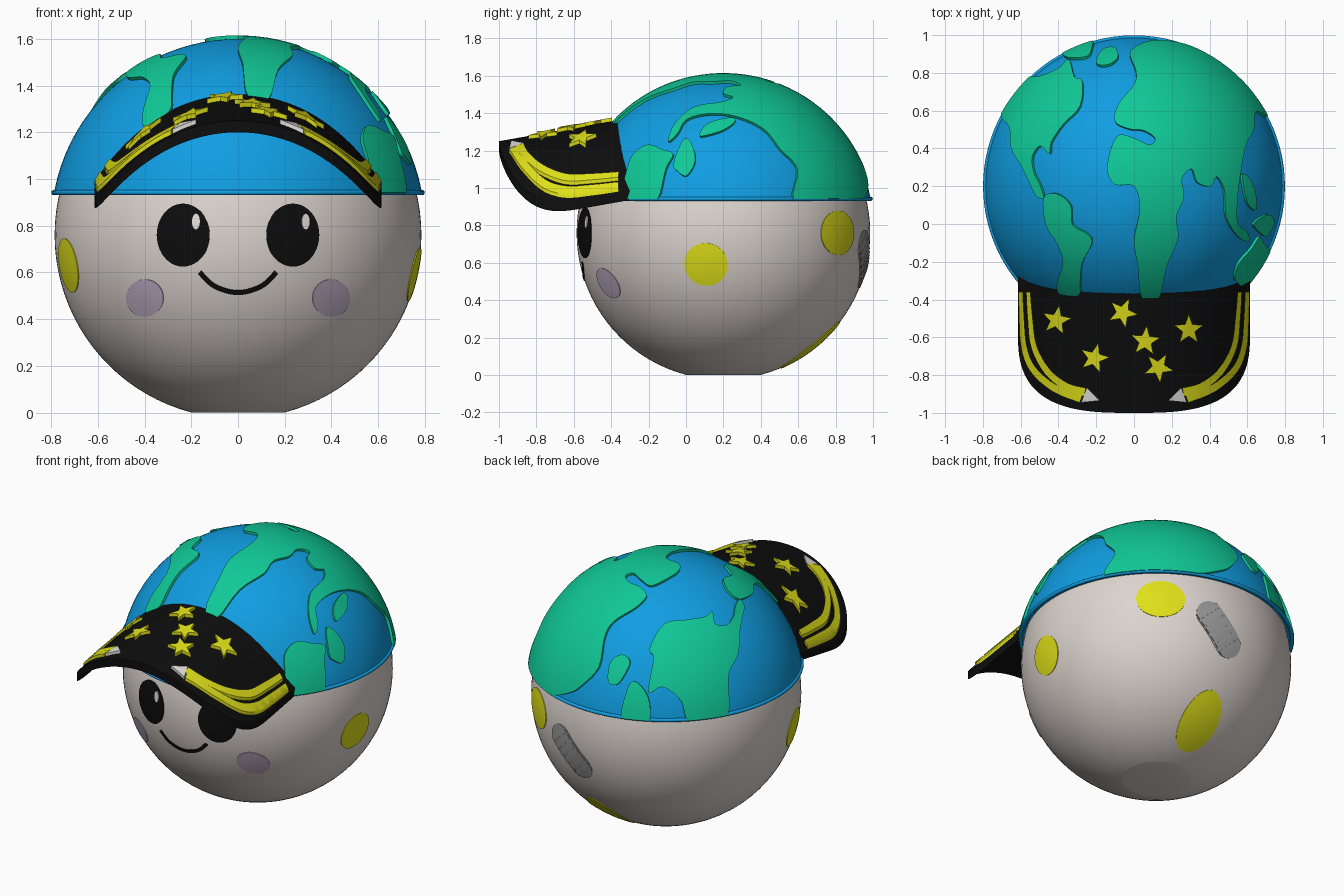
import bpy, bmesh
from math import sin, cos, asin, hypot, radians, pi, sqrt
from mathutils import Vector
from mathutils.geometry import delaunay_2d_cdt

if "Cube" in bpy.data.objects:
    bpy.data.objects.remove(bpy.data.objects["Cube"])

BALL, BALL_R = Vector((0, 0.2, 0.76)), 0.785
HAT, HAT_R, RIM_Z = Vector((0, 0.2, 0.8)), 0.8, 0.94


def material(name, r, g, b):
    m = bpy.data.materials.new(name)
    m.use_nodes = True
    m.diffuse_color = (r, g, b, 1)
    bsdf = m.node_tree.nodes["Principled BSDF"]
    bsdf.inputs["Base Color"].default_value = (r, g, b, 1)
    bsdf.inputs["Roughness"].default_value = 0.5
    return m


stone = material("pale stone", 0.72, 0.66, 0.62)
blue = material("ocean blue", 0.005, 0.34, 0.76)
green = material("land green", 0.005, 0.58, 0.31)
black = material("black", 0.004, 0.004, 0.004)
yellow = material("yellow", 0.74, 0.74, 0.01)
lilac = material("lilac", 0.50, 0.41, 0.54)
grey = material("grey", 0.33, 0.33, 0.33)
white = material("off white", 0.75, 0.72, 0.70)


def finish(bm, name, mat):
    mesh = bpy.data.meshes.new(name)
    bm.to_mesh(mesh)
    bm.free()
    ob = bpy.data.objects.new(name, mesh)
    bpy.context.collection.objects.link(ob)
    mesh.materials.append(mat)
    bpy.ops.object.select_all(action='DESELECT')
    ob.select_set(True)
    bpy.context.view_layer.objects.active = ob
    bpy.ops.object.shade_smooth_by_angle(angle=radians(35))


def cut_sphere(name, centre, radius, floor, mat):
    """Sphere cut flat and closed at a given height."""
    bm = bmesh.new()
    bmesh.ops.create_uvsphere(bm, u_segments=96, v_segments=48, radius=radius)
    bmesh.ops.translate(bm, verts=bm.verts, vec=centre)
    bmesh.ops.bisect_plane(bm, geom=bm.verts[:] + bm.edges[:] + bm.faces[:],
                           plane_co=(0, 0, floor), plane_no=(0, 0, 1), clear_inner=True)
    bmesh.ops.holes_fill(bm, edges=[e for e in bm.edges if e.is_boundary])
    finish(bm, name, mat)


# --- outline helpers ---
def smooth(pts, closed=True, n=4):
    """Curve through the points."""
    p = [Vector(q) for q in pts]
    k, out = len(p), []
    pick = (lambda i: p[i % k]) if closed else (lambda i: p[max(0, min(k - 1, i))])
    for i in range(k if closed else k - 1):
        a, b, c, d = (pick(i + j) for j in (-1, 0, 1, 2))
        for s in range(n):
            t = s / n
            out.append(b + (c - a) * t / 2 + (2 * a - 5 * b + 4 * c - d) * t * t / 2
                       + (3 * b - a - 3 * c + d) * t ** 3 / 2)
    return out if closed else out + [p[-1]]


def ribbon(path, w0, w1):
    left, right = [], []
    for i, p in enumerate(path):
        d = (path[min(i + 1, len(path) - 1)] - path[max(i - 1, 0)]).normalized()
        side = Vector((-d.y, d.x)) * (w0 + (w1 - w0) * i / (len(path) - 1)) / 2
        left.append(p + side)
        right.append(p - side)
    return left + right[::-1]


def ellipse(cx, cy, a, b, n=40):
    return [(cx + a * cos(2 * pi * i / n), cy + b * sin(2 * pi * i / n)) for i in range(n)]


def patch(name, outline, place, sink, mat, step=0.06):
    """Fill a flat outline, lay it on a surface and give it side walls."""
    pts = [Vector(p) for p in outline]
    k = len(pts)
    x0, y0 = min(p.x for p in pts), min(p.y for p in pts)
    nx = int((max(p.x for p in pts) - x0) / step) + 1
    ny = int((max(p.y for p in pts) - y0) / step) + 1
    grid = [Vector((x0 + (i + .5) * step, y0 + (j + .5) * step)) for i in range(nx) for j in range(ny)]
    vs, _, fs = delaunay_2d_cdt(pts + grid, [(i, (i + 1) % k) for i in range(k)], [], 1, 1e-5)[:3]
    bm = bmesh.new()
    used = {i: bm.verts.new(place(*vs[i])) for i in sorted({i for f in fs for i in f})}
    for f in fs:
        bm.faces.new([used[i] for i in f])
    walls = bmesh.ops.extrude_edge_only(bm, edges=[e for e in bm.edges if e.is_boundary])
    for v in walls["geom"]:
        if isinstance(v, bmesh.types.BMVert):
            v.co = sink(v.co)
    finish(bm, name, mat)


# --- ball body, cap and cap rim ---
cut_sphere("body", BALL, BALL_R, 0, stone)
cut_sphere("cap", HAT, HAT_R, RIM_Z, blue)
bpy.ops.mesh.primitive_torus_add(location=(0, 0.2, RIM_Z + 0.002), major_radius=0.788, minor_radius=0.011,
                                 major_segments=96, minor_segments=10)
bpy.context.object.name = "cap_rim"
bpy.context.object.data.materials.append(blue)
bpy.ops.object.shade_smooth_by_angle(angle=radians(60))


# --- raised land on the cap: outlines in angle-from-crown space ---
def top(x, y):
    r = max(hypot(x, y - 0.2), 1e-6)
    th = asin(min(r / HAT_R, 0.985))
    return x / r * th, (y - 0.2) / r * th


def polar(az, th):
    return radians(th) * cos(radians(az)), radians(th) * sin(radians(az))


def on_cap(u, v):
    r = max(hypot(u, v), 1e-6)
    th = min(r, radians(80))
    return HAT + 0.815 * Vector((u / r * sin(th), v / r * sin(th), cos(th)))


def land(name, pts, kind):
    patch(name, smooth([kind(*p) for p in pts]), on_cap, lambda c: HAT + (c - HAT) * 0.97, green)


land("main_land", [
    (.70, .57), (.62, .72), (.46, .86), (.30, .94), (.15, .96), (.06, .95), (-.02, .9), (.01, .8), (0, .73),
    (-.08, .63), (-.1, .54), (-.03, .5), (.05, .49), (.11, .45), (.08, .415), (.0, .45), (-.09, .46),
    (-.14, .3), (-.1, .21), (0, .2), (.03, .08), (0, -.08), (.02, -.22), (.04, -.38), (.13, -.38),
    (.17, -.22), (.23, -.07), (.22, .04), (.26, .14), (.25, .24), (.3, .29), (.33, .22), (.4, .2),
    (.43, .25), (.47, .18), (.48, .04), (.54, -.06), (.6, -.09), (.59, -.04), (.54, .01), (.54, .15),
    (.56, .3), (.585, .42), (.625, .5), (.634, .59)], top)
land("west_land", [
    (-.56, .78), (-.63, .69), (-.70, .58), (-.65, .51), (-.64, .4), (-.59, .31), (-.55, .23), (-.51, .15),
    (-.47, .14), (-.49, .21), (-.52, .27), (-.53, .35), (-.49, .41), (-.44, .37), (-.43, .43), (-.37, .52),
    (-.28, .62), (-.27, .75), (-.31, .77), (-.34, .86), (-.4, .81), (-.5, .77)], top)
land("south_west_land", [
    (-.47, .14), (-.4, .16), (-.33, .1), (-.32, .0), (-.24, -.05), (-.22, -.1), (-.27, -.2), (-.28, -.3),
    (-.29, -.37), (-.39, -.36), (-.4, -.3), (-.37, -.2), (-.4, -.1), (-.46, 0)], top)
land("south_east_land", [(-42, 80), (-43, 68), (-42, 62), (-36, 58), (-28, 60), (-22, 62), (-24, 68),
                         (-26, 80), (-34, 80)], polar)
land("round_island", [(-21, 66), (-18, 55), (-13, 60), (-12, 66), (-15, 71), (-19, 69)], polar)
land("slim_island", [(-11, 54), (-8, 48), (5, 45), (5, 48), (-2, 52)], polar)
land("rear_island", [(106, 80), (112, 80), (118, 80), (117, 70), (110, 64), (107, 70)], polar)
land("rear_islet", [(98, 66), (97, 58), (102, 54), (107, 57), (103, 66)], polar)


# --- curved visor ---
def visor_z(x, y):
    return 1.25 + 0.177 * (y + 1) - 0.8 * x * x - 0.6 * x ** 4


bm, n, m, w = bmesh.new(), 64, 16, 0.615
rows = []
for i in range(n + 1):
    x = w * sin((i / n - 0.5) * pi)
    front = -0.55 - 0.45 * max(0, 1 - abs(x / w) ** 3) ** (1 / 3)
    back = -0.35
    for _ in range(8):
        back = 0.2 - sqrt(HAT_R ** 2 - x * x - (visor_z(x, back) - HAT.z) ** 2)
    back += 0.03
    ys = [back + (front - back) * j / m for j in range(m + 1)]
    rows.append([bm.verts.new((x, y, visor_z(x, y))) for y in ys])
for a, b in zip(rows, rows[1:]):
    for j in range(m):
        bm.faces.new((a[j], a[j + 1], b[j + 1], b[j]))
lower = bmesh.ops.extrude_face_region(bm, geom=bm.faces[:])["geom"]
bmesh.ops.translate(bm, verts=[v for v in lower if isinstance(v, bmesh.types.BMVert)], vec=(0, 0, -0.05))
bmesh.ops.recalc_face_normals(bm, faces=bm.faces)
finish(bm, "visor", black)


def visor_patch(name, outline, mat):
    patch(name, outline, lambda x, y: Vector((x, y, visor_z(x, y) + 0.02)),
          lambda c: c - Vector((0, 0, 0.03)), mat)


# --- stars, trails and pale tips on the visor ---
for i, (x, y, turn) in enumerate([(-.41, -.51, 10), (-.06, -.47, 25), (.06, -.62, 5), (.29, -.56, 0),
                                  (-.21, -.71, 15), (.13, -.76, 30)]):
    radii = (0.082, 0.034)
    visor_patch(f"star_{i + 1}", [(x + radii[k % 2] * sin(radians(turn + 36 * k)),
                                   y + radii[k % 2] * cos(radians(turn + 36 * k))) for k in range(10)], yellow)
INNER = [(.56, -.36), (.55, -.5), (.53, -.65), (.46, -.78), (.36, -.86), (.26, -.89)]
OUTER = [(.6, -.36), (.595, -.5), (.583, -.65), (.535, -.77), (.42, -.87), (.28, -.925)]
for side, s in (("left", 1), ("right", -1)):
    for part, path in (("inner", INNER), ("outer", OUTER)):
        curve = smooth([(s * x, y) for x, y in path], closed=False)
        visor_patch(f"{side}_{part}_trail", ribbon(curve, 0.022, 0.045), yellow)
    visor_patch(f"{side}_tip", [(s * .18, -.935), (s * .28, -.945), (s * .25, -.865)], white)


# --- decals on the ball ---
def to_ball(c):
    return BALL + (c - BALL) * 0.98


def face_patch(name, outline, mat, lift=0.004):
    r = BALL_R + lift
    patch(name, outline, lambda x, z: BALL + Vector((x, -sqrt(r * r - x * x - (z - BALL.z) ** 2), z - BALL.z)),
          to_ball, mat, 0.04)


def ball_patch(name, az, el, outline, mat, lift=0.004):
    a, e = radians(az), radians(el)
    out = Vector((cos(e) * cos(a), cos(e) * sin(a), sin(e)))
    east = Vector((-sin(a), cos(a), 0))
    north = out.cross(east)
    patch(name, outline,
          lambda u, v: BALL + (out * BALL_R + east * u + north * v).normalized() * (BALL_R + lift),
          to_ball, mat, 0.04)


# Face
for side, s in (("left", 1), ("right", -1)):
    face_patch(f"{side}_eye", ellipse(s * .235, .76, .113, .135), black)
    face_patch(f"{side}_eye_glint", ellipse(s * .235 + .055, .818, .017, .034, 20), white, 0.008)
    face_patch(f"{side}_cheek", ellipse(s * .4, .49, .08, .08), lilac)
smile = smooth([(-.165, .6), (-.1, .54), (0, .513), (.1, .54), (.165, .6)], closed=False, n=6)
face_patch("smile", ribbon(smile, 0.02, 0.02), black)

# Craters
for name, az, el, a, b in [("left_crater", -7, -12.5, .118, .118), ("rear_left_crater", 52, 0, .145, .12),
                           ("under_crater", 81.5, -52, .12, .21), ("right_crater", 199, -9.6, .118, .118)]:
    ball_patch(name, az, el, ellipse(0, 0, a, b), yellow)

# Ribbed pill on the back
TILT = radians(-48)


def tilted(pts):
    return [(x * cos(TILT) - y * sin(TILT), x * sin(TILT) + y * cos(TILT)) for x, y in pts]


pill = [(x + (.1 if x >= 0 else -.1), y) for x, y in ellipse(0, 0, .088, .088, 41)]
ball_patch("rear_pill", 78.6, -10.5, tilted(pill), grey)
for i in range(6):
    x = (i - 2.5) * 0.05
    bar = [(x - .018, -.08), (x + .018, -.08), (x + .018, .08), (x - .018, .08)]
    ball_patch(f"rear_pill_rib_{i + 1}", 78.6, -10.5, tilted(bar), grey, 0.009)
